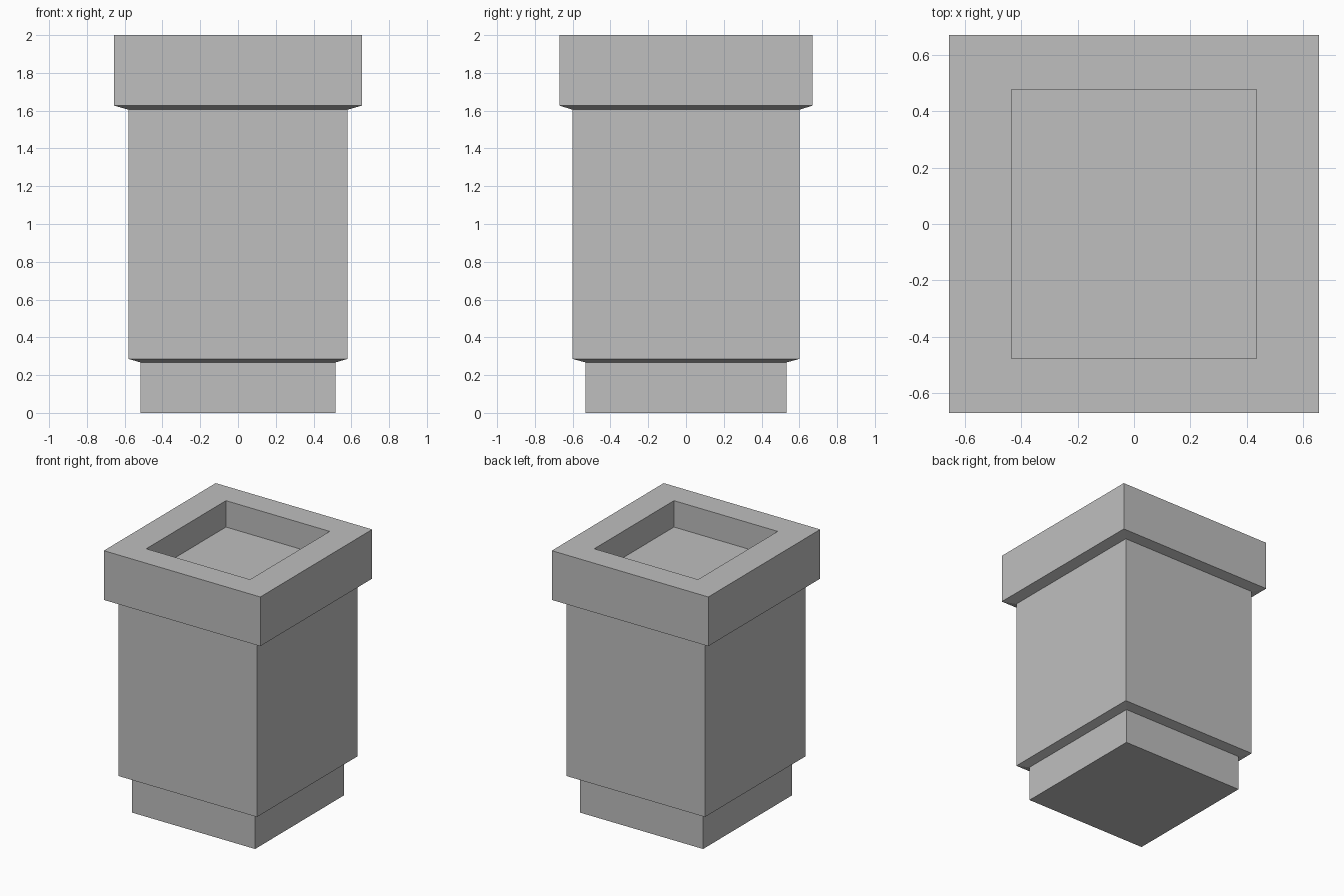
import bpy
import bmesh

cube = bpy.data.objects.get("Cube")
if cube:
    bpy.data.objects.remove(cube, do_unlink=True)

# Single grey material
grey = bpy.data.materials.new("plain grey")
grey.use_nodes = True
colour = (0.52, 0.52, 0.52, 1)
grey.diffuse_color = colour
grey.node_tree.nodes["Principled BSDF"].inputs["Base Color"].default_value = colour

# Rectangular rings from the foot up, over the rim and down into the recess:
# half width, half depth, height
profile = [
    (0.516, 0.532, 0.0),     # foot
    (0.516, 0.532, 0.267),
    (0.58, 0.601, 0.286),    # sloped underside of the body
    (0.58, 0.601, 1.605),
    (0.656, 0.67, 1.627),    # sloped underside of the cap
    (0.656, 0.67, 2.0),
    (0.435, 0.477, 2.0),     # rim
    (0.435, 0.477, 1.8),     # recess floor
]


def build_stack(name, rings):
    bm = bmesh.new()
    loops = [[bm.verts.new((sx * w, sy * d, z))
              for sx, sy in ((-1, -1), (1, -1), (1, 1), (-1, 1))]
             for w, d, z in rings]
    for low, high in zip(loops, loops[1:]):
        for i in range(4):
            j = (i + 1) % 4
            bm.faces.new((low[i], low[j], high[j], high[i]))
    bm.faces.new(reversed(loops[0]))
    bm.faces.new(loops[-1])
    bmesh.ops.recalc_face_normals(bm, faces=bm.faces)
    mesh = bpy.data.meshes.new(name)
    bm.to_mesh(mesh)
    bm.free()
    mesh.materials.append(grey)
    obj = bpy.data.objects.new(name, mesh)
    bpy.context.collection.objects.link(obj)
    return obj


build_stack("stepped_pillar", profile)
